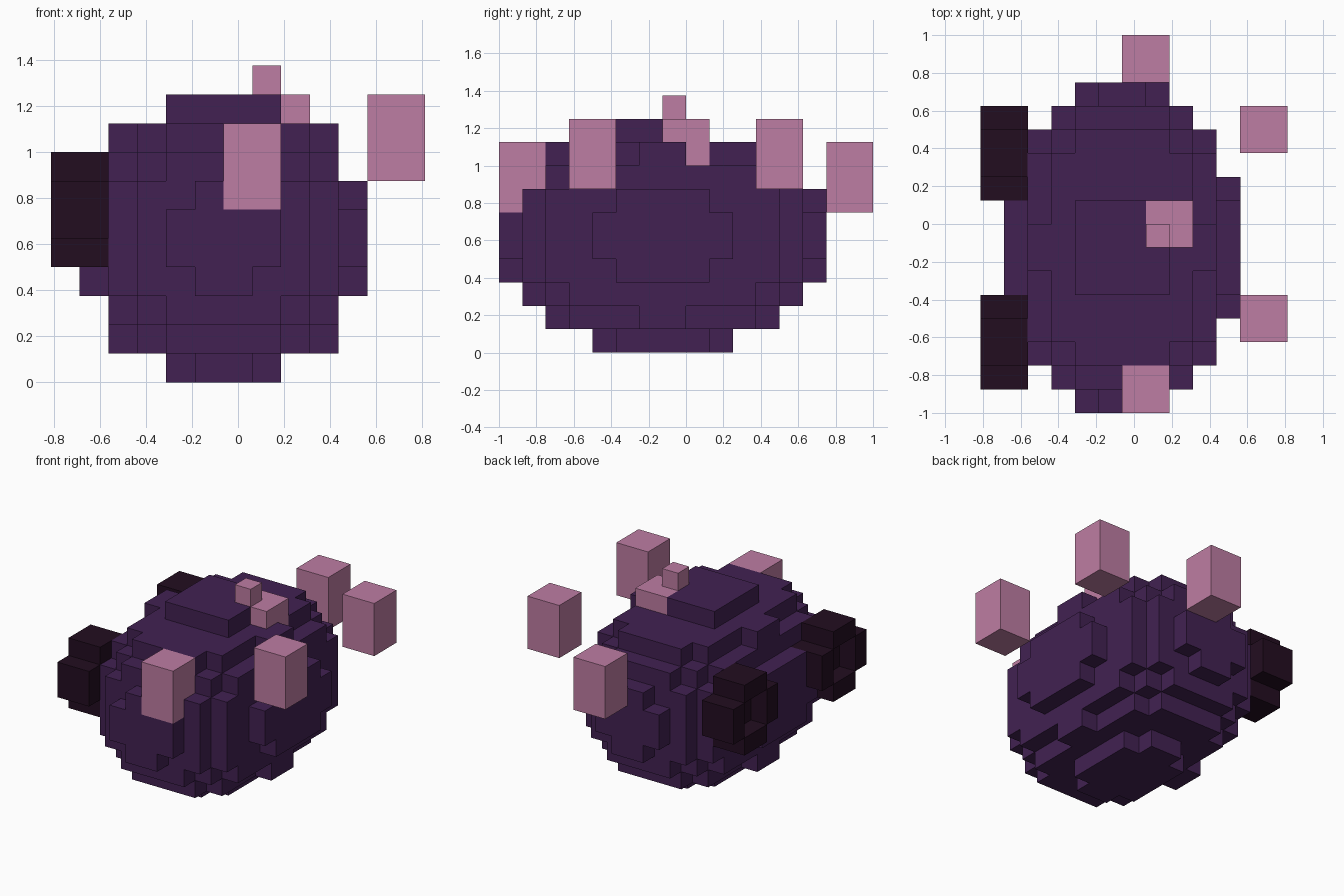
import bpy, bmesh, math
from itertools import product
from mathutils import Vector

old = bpy.data.objects.get("Cube")
if old:
    bpy.data.objects.remove(old, do_unlink=True)

UNIT = 0.125                            # size of one block
ORIGIN = Vector((-0.0625, -0.125, 0))   # centre of the body on the floor


def make_material(name, rgb):
    mat = bpy.data.materials.new(name)
    mat.use_nodes = True
    mat.diffuse_color = (*rgb, 1)
    mat.node_tree.nodes["Principled BSDF"].inputs["Base Color"].default_value = (*rgb, 1)
    return mat


purple = make_material("deep purple", (0.054, 0.0155, 0.085))
pink = make_material("dusty pink", (0.515, 0.205, 0.366))
dark = make_material("near black plum", (0.0165, 0.004, 0.0145))


def box(x, y, z):
    """All block cells in the given index ranges."""
    return set(product(range(*x), range(*y), range(*z)))


def build(name, cells, mat):
    """Outer skin of a set of block cells, with flat areas merged."""
    bm = bmesh.new()
    for cell in cells:
        centre = Vector(cell) + Vector((0.5, 0.5, 0.5))
        for axis, sign in product(range(3), (-1, 1)):
            n = Vector((0, 0, 0))
            n[axis] = sign
            if tuple(int(c + d) for c, d in zip(cell, n)) in cells:
                continue
            u = Vector((0, 0, 0))
            u[(axis + 1) % 3] = 0.5
            v = n.cross(u)
            mid = centre + n * 0.5
            corners = [mid - u - v, mid + u - v, mid + u + v, mid - u + v]
            bm.faces.new([bm.verts.new(ORIGIN + c * UNIT) for c in corners])
    bmesh.ops.remove_doubles(bm, verts=bm.verts, dist=0.001)
    bmesh.ops.dissolve_limit(bm, angle_limit=math.radians(1),
                             verts=bm.verts, edges=bm.edges)
    mesh = bpy.data.meshes.new(name)
    bm.to_mesh(mesh)
    bm.free()
    mesh.materials.append(mat)
    obj = bpy.data.objects.new(name, mesh)
    bpy.context.collection.objects.link(obj)


# Pink knobs around the body, and the stepped one on top
knobs = {
    "front_knob": box((0, 2), (-7, -5), (6, 9)),
    "back_knob": box((0, 2), (7, 9), (6, 9)),
    "side_knob_front": box((5, 7), (-4, -2), (7, 10)),
    "side_knob_back": box((5, 7), (4, 6), (7, 10)),
    "top_knob": box((1, 3), (0, 2), (8, 10)) | box((1, 2), (0, 1), (10, 11)),
}

# Dark round pads: plus-shaped, with a shallow hollow in the outer face
pads = {}
for name, y in (("front_pad", -4), ("back_pad", 4)):
    pads[name] = (box((-6, -4), (y - 2, y + 2), (5, 7))
                  | box((-6, -4), (y - 1, y + 1), (4, 8))) \
        - box((-6, -5), (y - 1, y + 1), (5, 7))

# Body: blocks whose centres lie inside an ellipsoid
body = {(x, y, z) for x, y, z in box((-5, 5), (-7, 7), (0, 10))
        if ((x + .5) / 5) ** 2 + ((y + .5) / 7) ** 2 + ((z - 4.5) / 5) ** 2 <= 1}
# Square cap on the top layer
body = {c for c in body if c[2] < 9} | box((-2, 2), (-2, 2), (9, 10))
for cells in (*knobs.values(), *pads.values()):
    body -= cells

build("body", body, purple)
for name, cells in knobs.items():
    build(name, cells, pink)
for name, cells in pads.items():
    build(name, cells, dark)
